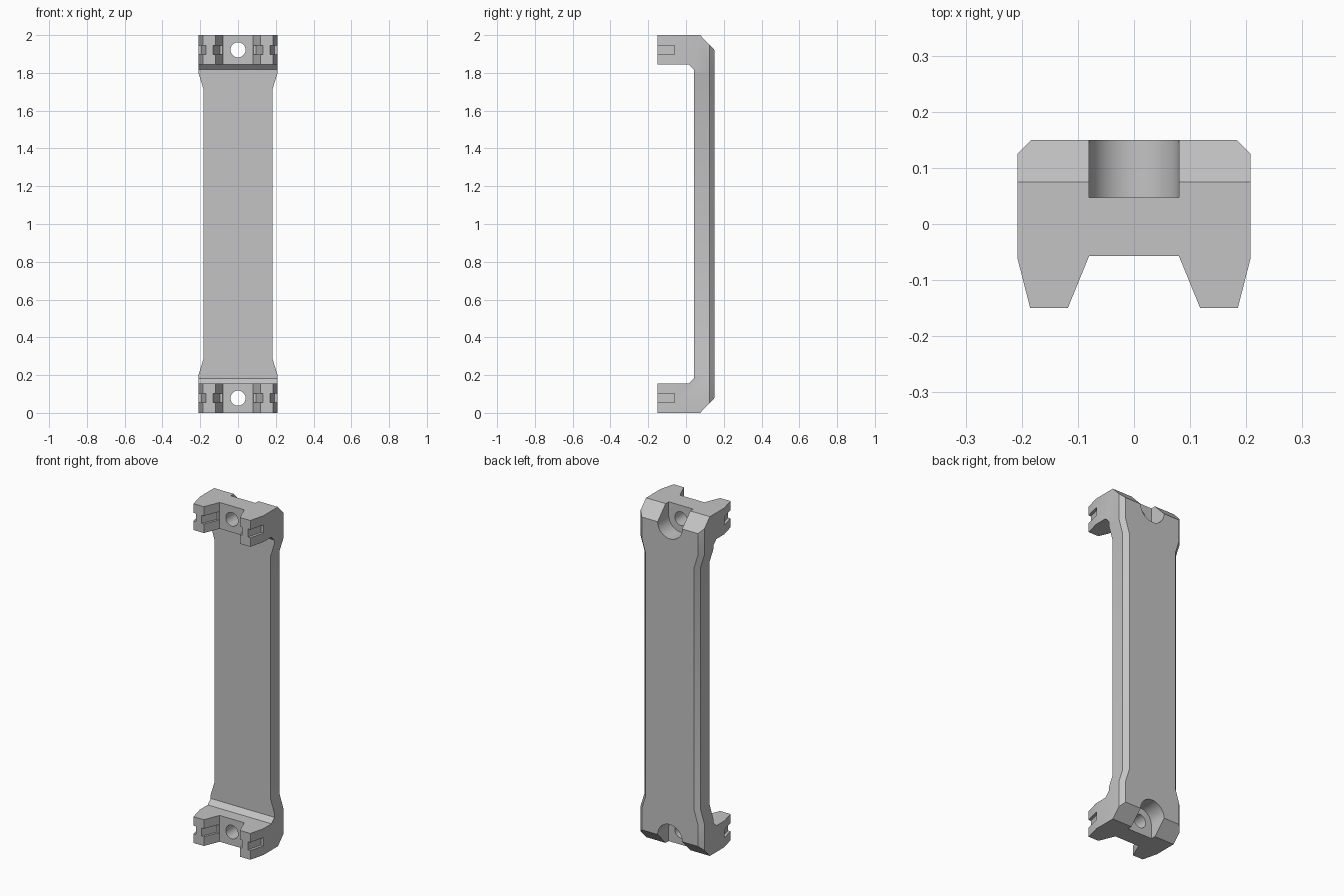
import bpy, bmesh
from math import sin, cos, pi, radians

if "Cube" in bpy.data.objects:
    bpy.data.objects.remove(bpy.data.objects["Cube"])

HEIGHT = 2.0
HOLE_Z = 0.078      # distance of each screw hole from its end

grey = bpy.data.materials.new("plain grey")
grey.use_nodes = True
colour = (0.55, 0.55, 0.55, 1)
grey.diffuse_color = colour
grey.node_tree.nodes["Principled BSDF"].inputs["Base Color"].default_value = colour


def loft(name, rings):
    """Closed solid through a list of equal-length point rings."""
    bm = bmesh.new()
    rows = [[bm.verts.new(p) for p in ring] for ring in rings]
    for a, b in zip(rows, rows[1:]):
        for i in range(len(a)):
            j = (i + 1) % len(a)
            bm.faces.new((a[i], a[j], b[j], b[i]))
    bm.faces.new(rows[0])
    bm.faces.new(rows[-1])
    bmesh.ops.recalc_face_normals(bm, faces=bm.faces[:])
    mesh = bpy.data.meshes.new(name)
    bm.to_mesh(mesh)
    bm.free()
    mesh.materials.append(grey)
    obj = bpy.data.objects.new(name, mesh)
    bpy.context.collection.objects.link(obj)
    return obj


def combine(target, tool, operation):
    """Apply a boolean and discard the tool."""
    tool.hide_render = True
    mod = target.modifiers.new("cut", 'BOOLEAN')
    mod.operation = operation
    mod.solver = 'EXACT'
    mod.object = tool
    bpy.context.view_layer.objects.active = target
    bpy.ops.object.modifier_apply(modifier=mod.name)
    bpy.data.objects.remove(tool)


def arc(radius, start, end, steps):
    return [(radius * cos(start + (end - start) * i / steps),
             radius * sin(start + (end - start) * i / steps)) for i in range(steps + 1)]


def section(w, z):
    """Plan outline: chamfered back corners, two tapered prongs at the front."""
    half = [(w - 0.025, 0.15), (w, 0.125), (w, -0.06),
            (0.185, -0.15), (0.118, -0.15), (0.08, -0.057)]
    full = half + [(-x, y) for x, y in reversed(half)]
    return [(x, y, z) for x, y in full]


# Handle body: plan outline that narrows along the grip
WIDE, NARROW = 0.208, 0.183
levels = [(WIDE, -0.1), (WIDE, 0.205), (NARROW, 0.285)]
levels += [(w, HEIGHT - z) for w, z in reversed(levels)]
handle = loft("handle_body", [section(w, z) for w, z in levels])

# Side profile: bracket shape with sloped back corners and filleted feet
low = [(0.2, 0.13), (0.075, 0), (-0.2, 0), (-0.2, 0.155), (0.015, 0.155), (0.042, 0.183)]
profile = low + [(y, HEIGHT - z) for y, z in reversed(low)]
side = loft("side_profile", [[(x, y, z) for y, z in profile] for x in (-0.3, 0.3)])
combine(handle, side, 'INTERSECT')

# Grooves on the outer and inner flanks of each prong
outer_groove = [(0.3, -0.06), (0.192, -0.06), (0.156, -0.2), (0.3, -0.2)]
inner_groove = [(0.03, -0.06), (0.095, -0.06), (0.153, -0.2), (0.03, -0.2)]

for top in (False, True):
    def end(z):
        return HEIGHT - z if top else z

    # Screw recess at the back, open towards the end
    u_shape = arc(0.08, 0, pi, 32) + [(-0.08, -0.2), (0.08, -0.2)]
    recess = loft("recess_cutter", [[(x, y, end(HOLE_Z + z)) for x, z in u_shape]
                                    for y in (0.047, 0.3)])
    combine(handle, recess, 'DIFFERENCE')

    # Screw hole
    circle = arc(0.04, 0, 2 * pi, 40)[:-1]
    hole = loft("hole_cutter", [[(x, y, end(HOLE_Z + z)) for x, z in circle]
                                for y in (-0.3, 0.3)])
    combine(handle, hole, 'DIFFERENCE')

    for s in (-1, 1):
        for outline in (outer_groove, inner_groove):
            groove = loft("groove_cutter", [[(s * x, y, end(HOLE_Z + dz)) for x, y in outline]
                                            for dz in (-0.024, 0.024)])
            combine(handle, groove, 'DIFFERENCE')

# Smooth the round bores, keep all other edges crisp
bpy.ops.object.select_all(action='DESELECT')
handle.select_set(True)
bpy.context.view_layer.objects.active = handle
bpy.ops.object.shade_smooth_by_angle(angle=radians(20))
